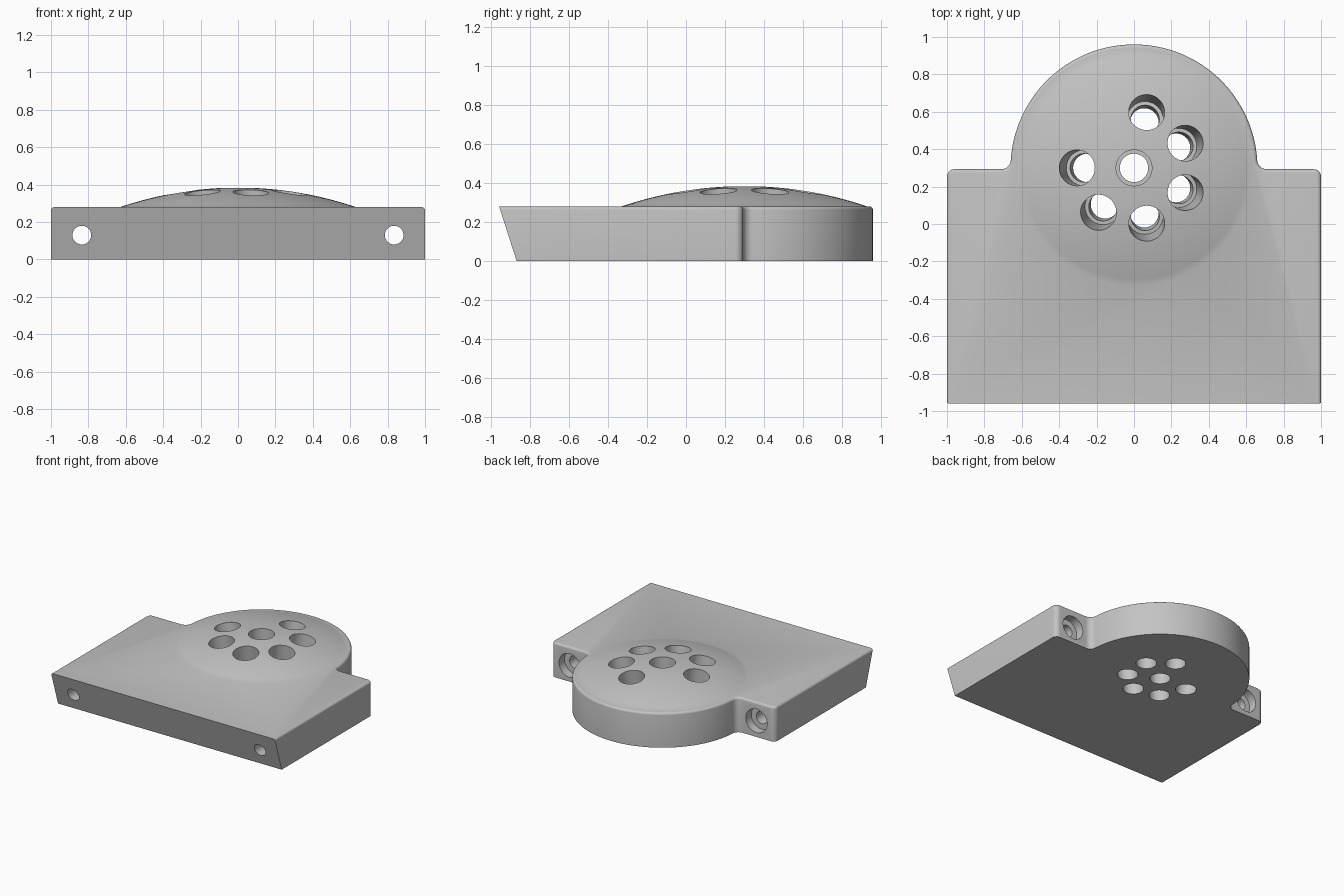
import bpy, bmesh
from math import sin, cos, asin, atan2, pi, sqrt, radians
from mathutils import Matrix, Vector

default = bpy.data.objects.get("Cube")
if default:
    bpy.data.objects.remove(default, do_unlink=True)

HEIGHT = 0.28
ROUND_Y, ROUND_R = 0.3, 0.66          # round head of the plate
BACK_Y = 0.293
DOME_TOP, DOME_R = 0.384, 1.96
SPHERE = Vector((0, ROUND_Y, DOME_TOP - DOME_R))

grey = bpy.data.materials.new("light grey")
grey.use_nodes = True
grey.diffuse_color = (0.55, 0.55, 0.55, 1)
grey.node_tree.nodes["Principled BSDF"].inputs["Base Color"].default_value = grey.diffuse_color


def make_object(name, bm):
    bmesh.ops.recalc_face_normals(bm, faces=bm.faces[:])
    mesh = bpy.data.meshes.new(name)
    bm.to_mesh(mesh)
    bm.free()
    mesh.materials.append(grey)
    ob = bpy.data.objects.new(name, mesh)
    bpy.context.collection.objects.link(ob)
    return ob


def lathe(name, profile, matrix, steps):
    """Revolve (radius, height) points around the local z axis."""
    bm = bmesh.new()
    vs = [bm.verts.new((r, 0, z)) for r, z in profile]
    es = [bm.edges.new(pair) for pair in zip(vs, vs[1:])]
    bmesh.ops.spin(bm, geom=vs + es, cent=(0, 0, 0), axis=(0, 0, 1),
                   angle=2 * pi, steps=steps)
    bmesh.ops.remove_doubles(bm, verts=bm.verts[:], dist=1e-5)
    bm.transform(matrix)
    return make_object(name, bm)


def combine(target, other, operation):
    mod = target.modifiers.new(operation.lower(), 'BOOLEAN')
    mod.operation = operation
    mod.solver = 'EXACT'
    mod.object = other
    bpy.context.view_layer.objects.active = target
    bpy.ops.object.modifier_apply(modifier=mod.name)
    bpy.data.objects.remove(other, do_unlink=True)


def arc(cx, cy, r, start, end, n):
    return [(cx + r * cos(start + (end - start) * i / n),
             cy + r * sin(start + (end - start) * i / n)) for i in range(n + 1)]


# Plate outline: one half, then mirrored
fillet = 0.05
fy = BACK_Y + fillet
fx = sqrt((ROUND_R + fillet) ** 2 - (fy - ROUND_Y) ** 2)
tangent = atan2(fy - ROUND_Y, fx)
half = [(1, -0.96)]
half += arc(0.96, BACK_Y - 0.04, 0.04, 0, pi / 2, 8)
half += arc(fx, fy, fillet, 1.5 * pi, pi + tangent, 8)
half += arc(0, ROUND_Y, ROUND_R, tangent, pi / 2, 36)[1:]
outline = half + [(-x, y) for x, y in reversed(half[:-1])]

# Plate body: extrude, lean the front face, round the top rim
bm = bmesh.new()
base = bm.faces.new([bm.verts.new((x, y, 0)) for x, y in outline])
top = bmesh.ops.extrude_face_region(bm, geom=[base], use_keep_orig=True)["geom"]
for v in [g for g in top if isinstance(g, bmesh.types.BMVert)]:
    v.co.z = HEIGHT
for v in bm.verts:
    if v.co.y < -0.9 and v.co.z == 0:
        v.co.y = -0.87
bmesh.ops.recalc_face_normals(bm, faces=bm.faces[:])
rim = [e for e in bm.edges
       if all(v.co.z > 0.2 for v in e.verts) and any(v.co.y > -0.9 for v in e.verts)]
bmesh.ops.bevel(bm, geom=rim, offset=0.018, offset_type='OFFSET', segments=4,
                profile=0.5, affect='EDGES', clamp_overlap=False)
body = make_object("speaker_plate", bm)

# Shallow dome on the round head
edge = asin(0.632 / DOME_R)
cap = [(DOME_R * sin(edge * i / 16), DOME_R * cos(edge * i / 16)) for i in range(17)]
cap += [(0.6, DOME_R - 0.2), (0, DOME_R - 0.2)]
dome = lathe("dome", cap, Matrix.Translation(SPHERE), 96)
combine(body, dome, 'UNION')

# Stepped vents, square to the dome: one central and a ring of seven
ledge = DOME_R - 0.245
vent = [(0, 1.5), (0.076, 1.5), (0.076, ledge), (0.096, ledge), (0.096, 2.1), (0, 2.1)]
tilt = asin(0.305 / DOME_R)
places = [(0, 0)] + [(tilt, pi + i * 2 * pi / 7) for i in range(7)]
for lean, turn in places:
    matrix = (Matrix.Translation(SPHERE) @ Matrix.Rotation(turn, 4, 'Z')
              @ Matrix.Rotation(lean, 4, 'Y'))
    combine(body, lathe("vent_cutter", vent, matrix, 48), 'DIFFERENCE')

# Bolt holes from front to back, counterbored at the back
seat = BACK_Y - 0.07
bolt = [(0, -1.2), (0.05, -1.2), (0.05, seat), (0.095, seat), (0.095, 0.4), (0, 0.4)]
for side in (-1, 1):
    matrix = Matrix.Translation((side * 0.835, 0, 0.13)) @ Matrix.Rotation(-pi / 2, 4, 'X')
    combine(body, lathe("bolt_cutter", bolt, matrix, 40), 'DIFFERENCE')

# Smooth curved walls, keep corners crisp
bpy.ops.object.select_all(action='DESELECT')
body.select_set(True)
bpy.context.view_layer.objects.active = body
bpy.ops.object.shade_smooth_by_angle(angle=radians(30))
